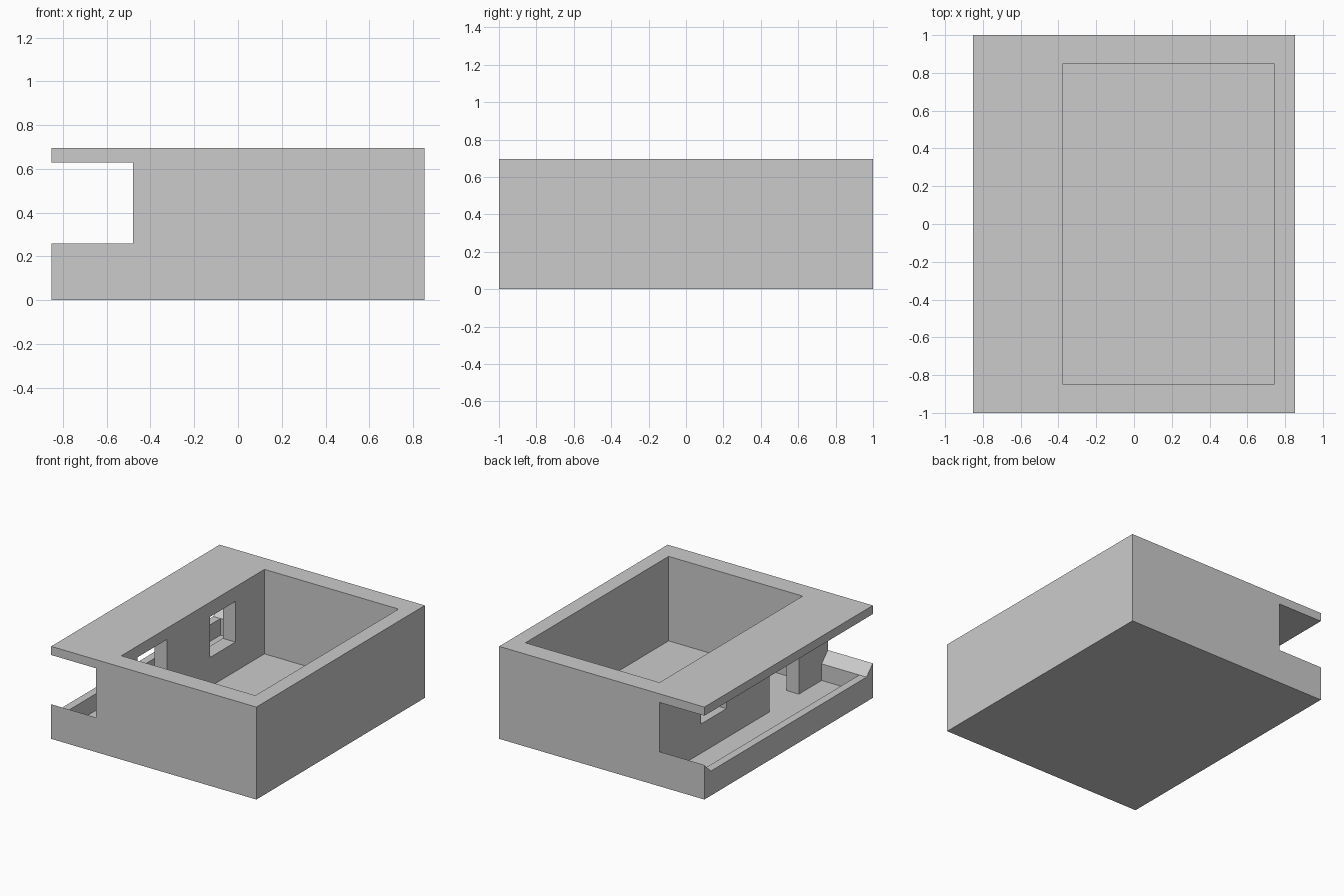
import bpy
import bmesh

cube = bpy.data.objects.get("Cube")
if cube:
    bpy.data.objects.remove(cube, do_unlink=True)

# Plain grey for the whole building
GREY = (0.6, 0.6, 0.6, 1)
mat = bpy.data.materials.new("plain grey")
mat.use_nodes = True
mat.diffuse_color = GREY
mat.node_tree.nodes["Principled BSDF"].inputs["Base Color"].default_value = GREY


def prism(name, profile, x0, x1):
    """Extrude a (y, z) profile along x."""
    bm = bmesh.new()
    face = bm.faces.new([bm.verts.new((x0, y, z)) for y, z in profile])
    out = bmesh.ops.extrude_face_region(bm, geom=[face])
    moved = [v for v in out["geom"] if isinstance(v, bmesh.types.BMVert)]
    bmesh.ops.translate(bm, verts=moved, vec=(x1 - x0, 0, 0))
    bmesh.ops.recalc_face_normals(bm, faces=bm.faces)
    mesh = bpy.data.meshes.new(name)
    bm.to_mesh(mesh)
    bm.free()
    mesh.materials.append(mat)
    obj = bpy.data.objects.new(name, mesh)
    bpy.context.collection.objects.link(obj)
    return obj


def box(name, x0, x1, y0, y1, z0, z1):
    return prism(name, [(y0, z0), (y1, z0), (y1, z1), (y0, z1)], x0, x1)


FLOOR, LIP, RAIL, CEILING, TOP = 0.06, 0.185, 0.26, 0.63, 0.695
SIDE, WALL_OUT, WALL_IN = 0.853, -0.48, -0.375

shell = box("building_shell", -SIDE, SIDE, -1, 1, 0, TOP)

# Open porch: low front lip that ramps up to the rails at both ends
half = [(0.925, LIP), (1, RAIL), (1.1, RAIL), (1.1, CEILING)]
porch = half + [(-y, z) for y, z in reversed(half)]

cutters = [
    box("room_cutter", WALL_IN, 0.74, -0.85, 0.85, FLOOR, 1),
    prism("porch_cutter", porch, -1, WALL_OUT),
    box("porch_floor_cutter", -SIDE + 0.06, WALL_OUT, -0.925, 0.925, FLOOR, 0.4),
    box("door_cutter", -0.6, -0.3, -0.655, -0.305, FLOOR, 0.61),
    box("window_cutter", -0.6, -0.3, 0.205, 0.505, 0.28, 0.585),
]

# Carve each opening, then discard its cutter
for cutter in cutters:
    mod = shell.modifiers.new("cut", "BOOLEAN")
    mod.operation = "DIFFERENCE"
    mod.solver = "EXACT"
    mod.object = cutter
    cutter.hide_render = True
    graph = bpy.context.evaluated_depsgraph_get()
    carved = bpy.data.meshes.new_from_object(shell.evaluated_get(graph))
    shell.modifiers.clear()
    shell.data = carved
    bpy.data.objects.remove(cutter, do_unlink=True)

shell.data.name = "building_shell"
shell.data.materials.clear()
shell.data.materials.append(mat)
for poly in shell.data.polygons:
    poly.material_index = 0
